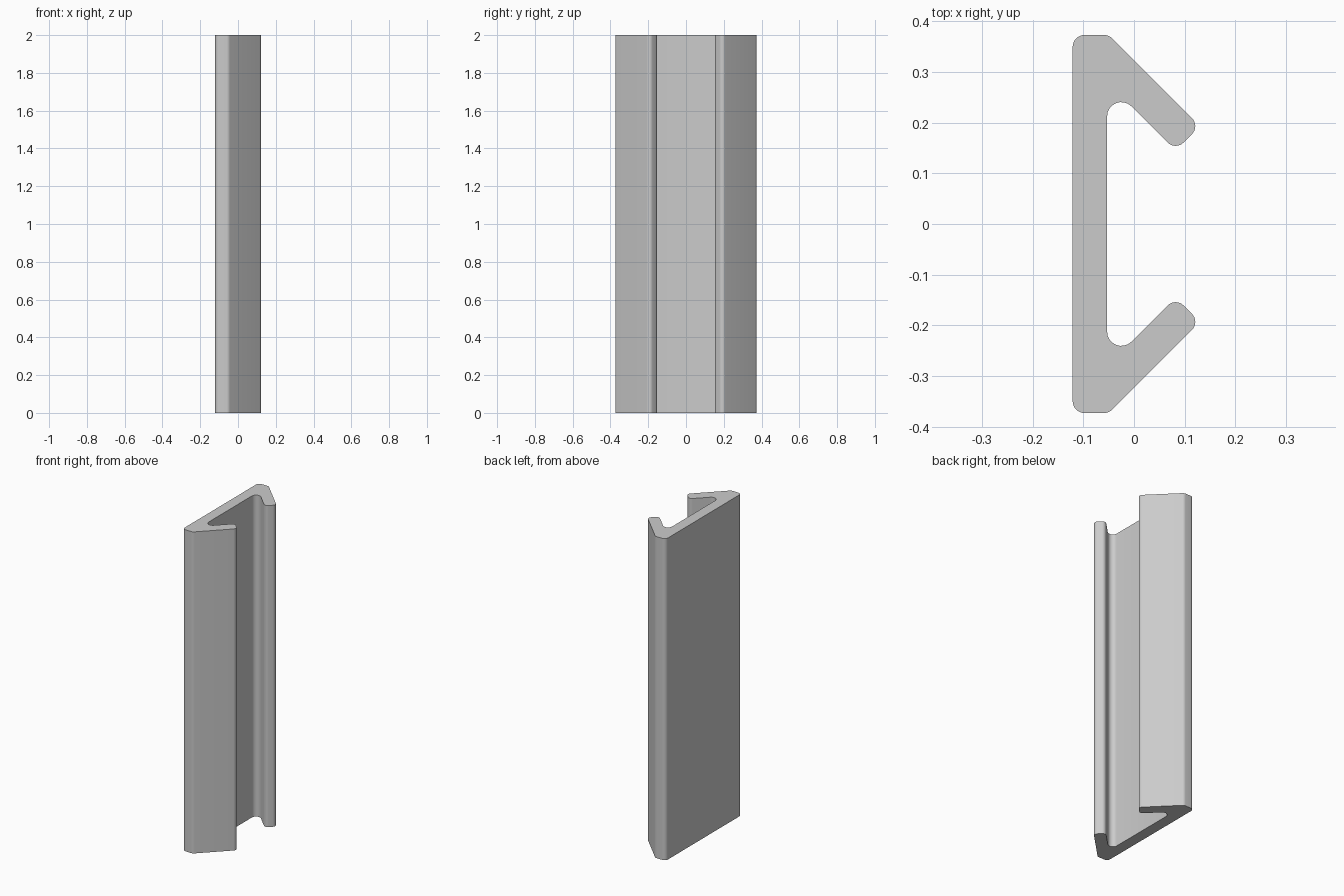
import bpy, bmesh, math
from mathutils import Vector

cube = bpy.data.objects.get("Cube")
if cube:
    bpy.data.objects.remove(cube, do_unlink=True)

LENGTH = 2.0

# Sharp corners of the back half of the section: x, y, fillet radius
half = [
    (-0.053, 0.280, 0.028),   # inner corner of the channel
    (0.082, 0.145, 0.022),    # inner lip corner
    (0.130, 0.193, 0.022),    # outer lip corner
    (-0.050, 0.373, 0.024),   # outer bend
    (-0.121, 0.373, 0.024),   # wall corner
]
corners = half + [(x, -y, r) for x, y, r in reversed(half)]


def fillet(prev, here, nxt, radius, steps=8):
    """Points of an arc that rounds the corner between two edges."""
    a, b = (prev - here).normalized(), (nxt - here).normalized()
    half_angle = a.angle(b) / 2
    centre = here + (a + b).normalized() * radius / math.sin(half_angle)
    reach = radius / math.tan(half_angle)
    start = (here + a * reach - centre).normalized()
    end = (here + b * reach - centre).normalized()
    return [centre + start.slerp(end, i / steps) * radius for i in range(steps + 1)]


# Rounded outline
pts = [Vector((x, y, 0)) for x, y, r in corners]
outline = []
for i, (x, y, r) in enumerate(corners):
    outline += fillet(pts[i - 1], pts[i], pts[(i + 1) % len(pts)], r)

# Extrude the section into a rail
bm = bmesh.new()
face = bm.faces.new([bm.verts.new(p) for p in outline])
top = bmesh.ops.extrude_face_region(bm, geom=[face], use_keep_orig=True)["geom"]
bmesh.ops.translate(bm, vec=(0, 0, LENGTH),
                    verts=[v for v in top if isinstance(v, bmesh.types.BMVert)])
bmesh.ops.recalc_face_normals(bm, faces=bm.faces)
mesh = bpy.data.meshes.new("channel_rail")
bm.to_mesh(mesh)
bm.free()
rail = bpy.data.objects.new("channel_rail", mesh)
bpy.context.collection.objects.link(rail)

# Plain grey finish
grey = bpy.data.materials.new("light_grey")
grey.use_nodes = True
colour = (0.6, 0.6, 0.6, 1)
grey.diffuse_color = colour
grey.node_tree.nodes["Principled BSDF"].inputs["Base Color"].default_value = colour
mesh.materials.append(grey)

# Smooth fillets, sharp ends
bpy.ops.object.select_all(action="DESELECT")
rail.select_set(True)
bpy.context.view_layer.objects.active = rail
bpy.ops.object.shade_smooth_by_angle(angle=math.radians(30))
